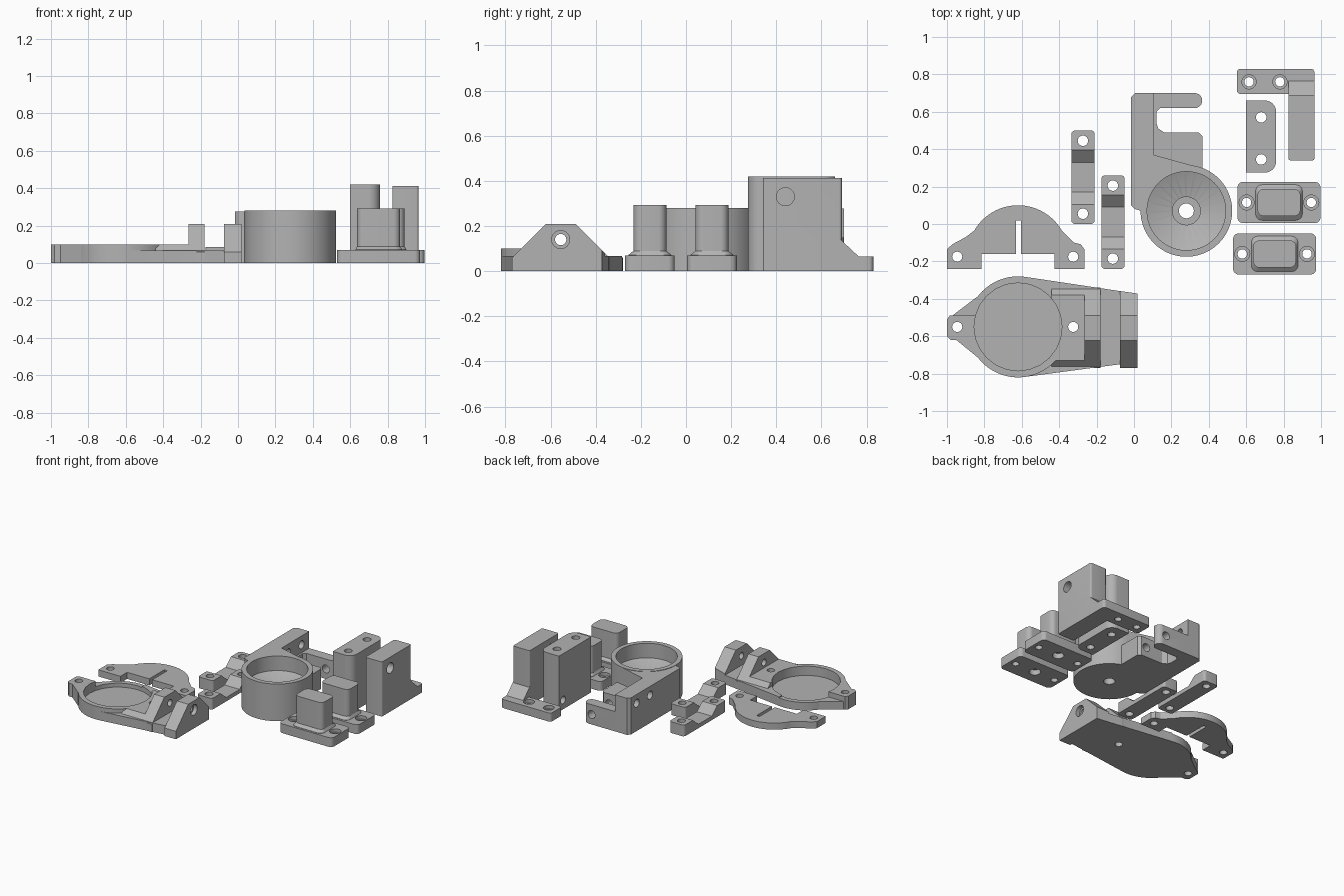
import bpy, bmesh
from math import sin, cos, radians
from mathutils import Vector

if "Cube" in bpy.data.objects:
    bpy.data.objects.remove(bpy.data.objects["Cube"], do_unlink=True)

grey = bpy.data.materials.new("plain grey")
grey.use_nodes = True
grey.diffuse_color = (0.45, 0.45, 0.45, 1)
grey.node_tree.nodes["Principled BSDF"].inputs["Base Color"].default_value = grey.diffuse_color


def arc(cx, cy, r, a0=0, a1=360, n=64):
    full = a1 - a0 == 360
    steps = [radians(a0 + (a1 - a0) * i / n) for i in range(n if full else n + 1)]
    return [(cx + r * cos(a), cy + r * sin(a)) for a in steps]


def rrect(x0, x1, y0, y1, r=0.03):
    pts = []
    for cx, cy, a in ((x1 - r, y1 - r, 0), (x0 + r, y1 - r, 90),
                      (x0 + r, y0 + r, 180), (x1 - r, y0 + r, 270)):
        pts += arc(cx, cy, r, a, a + 90, 6)
    return pts


def loft(name, rings):
    """Solid through a list of rings of 3D points, capped at both ends."""
    bm = bmesh.new()
    loops = [[bm.verts.new(p) for p in ring] for ring in rings]
    bm.faces.new(loops[0])
    bm.faces.new(loops[-1])
    for a, b in zip(loops, loops[1:]):
        for i in range(len(a)):
            j = (i + 1) % len(a)
            bm.faces.new((a[i], a[j], b[j], b[i]))
    bmesh.ops.recalc_face_normals(bm, faces=bm.faces)
    me = bpy.data.meshes.new(name)
    bm.to_mesh(me)
    bm.free()
    me.materials.append(grey)
    ob = bpy.data.objects.new(name, me)
    bpy.context.collection.objects.link(ob)
    return ob


def prism(name, pts, lo, hi, axis="z"):
    place = {"z": lambda p, h: (p[0], p[1], h),
             "x": lambda p, h: (h, p[0], p[1]),
             "y": lambda p, h: (p[0], h, p[1])}[axis]
    return loft(name, [[Vector(place(p, h)) for p in pts] for h in (lo, hi)])


def boolean(ob, others, op):
    for other in others:
        bpy.context.view_layer.objects.active = ob
        mod = ob.modifiers.new("bool", "BOOLEAN")
        mod.operation, mod.solver, mod.object = op, "EXACT", other
        bpy.ops.object.modifier_apply(modifier=mod.name)
        bpy.data.objects.remove(other, do_unlink=True)


def join(ob, *others):
    boolean(ob, others, "UNION")


def cut(ob, *others):
    boolean(ob, others, "DIFFERENCE")


def hole(a, b, r, lo=-0.1, hi=0.6, axis="z"):
    return prism("cutter", arc(a, b, r, n=24), lo, hi, axis)


def box(name, x0, x1, y0, y1, z0, z1):
    return prism(name, [(x0, y0), (x1, y0), (x1, y1), (x0, y1)], z0, z1)


# Round base with tapered tail, ear, half rim and two pierced uprights
cx, cy, R = -0.62, -0.55, 0.27
base = prism("round_base", arc(cx, cy, R, n=96), 0, 0.06)
tail = [(-0.58, -0.283), (0, -0.37), (0.02, -0.39), (0.02, -0.72), (0, -0.74), (-0.58, -0.817)]
ear = [(-0.84, -0.39), (-0.965, -0.485), (-1, -0.51), (-1, -0.6), (-0.98, -0.62),
       (-0.95, -0.62), (-0.84, -0.71)]
rim = arc(cx, cy, R, 167, 318, 48) + [(-0.42, -0.49)]


def ramped(name, x0, x1, top):
    inset = top - 0.06
    return prism(name, [(-0.77, 0), (-0.77, 0.06), (-0.77 + inset, top),
                        (-0.34 - inset, top), (-0.34, 0.06), (-0.34, 0)], x0, x1, "x")


join(base, prism("tail", tail, 0, 0.068), prism("ear", ear, 0, 0.06),
     prism("raised_ear", [(-0.85, -0.49), (-0.985, -0.49)] + ear[2:], 0, 0.1),
     prism("rim", rim, 0, 0.1), ramped("seat", -0.44, -0.22, 0.1),
     ramped("inner_upright", -0.265, -0.18, 0.208), ramped("outer_upright", -0.075, 0.02, 0.208))
trim = prism("trim", [(-0.1, -0.3), (0.1, -0.3), (0.1, -0.36), (0.02, -0.372), (-0.1, -0.355)], -0.1, 0.3)
cut(base, trim, hole(cx, cy, 0.235, 0.03), hole(-0.945, cy, 0.027), hole(-0.325, cy, 0.027),
    hole(cy - 0.005, 0.14, 0.025, -0.3, 0.1, "x"), hole(cy - 0.005, 0.14, 0.04, -0.01, 0.1, "x"))

# Half-round cover with two ears and a slot
outline = [(-0.265, -0.24), (-0.265, -0.135), (-0.285, -0.108), (-0.32, -0.10), (-0.35, -0.07)]
outline += arc(-0.62, -0.17, 0.27, 30, 150, 48)
outline += [(-0.9, -0.07), (-0.97, -0.108), (-1, -0.135), (-1, -0.24), (-0.815, -0.24),
            (-0.815, -0.16), (-0.63, -0.16), (-0.63, 0.02), (-0.605, 0.02), (-0.605, -0.16),
            (-0.425, -0.16), (-0.425, -0.24)]
cover = prism("half_round_cover", outline, 0, 0.05)
cut(cover, hole(-0.945, -0.175, 0.027), hole(-0.325, -0.175, 0.027))

# Two strap clamps with a sloped channel
for name, x0, y0 in (("back_clamp", -0.335, 0.0), ("front_clamp", -0.175, -0.24)):
    clamp = prism(name, rrect(x0, x0 + 0.125, y0, y0 + 0.5, 0.02), 0, 0.085)
    channel = [(y0 + 0.09, 0.1), (y0 + 0.105, 0.085), (y0 + 0.17, 0.03),
               (y0 + 0.33, 0.03), (y0 + 0.395, 0.085), (y0 + 0.41, 0.1)]
    cut(clamp, prism("channel", channel, x0 - 0.1, x0 + 0.2, "x"),
        hole(x0 + 0.062, y0 + 0.055, 0.028), hole(x0 + 0.062, y0 + 0.445, 0.028))

# Cup holder with tall side arm and hooked lower plate
hx, hy = 0.28, 0.07
cup = prism("cup_holder", arc(hx, hy, 0.245, n=96), 0, 0.28)
arm = [(-0.015, 0.1), (0.005, 0.08), (0.04, 0.07), (0.28, 0.07), (0.365, 0.298), (0.105, 0.37),
       (0.105, 0.7), (0.005, 0.7), (-0.015, 0.68)]
hook = [(0.05, 0.3), (0.365, 0.28), (0.365, 0.47), (0.345, 0.49), (0.16, 0.49), (0.13, 0.51),
        (0.12, 0.54), (0.12, 0.6), (0.14, 0.62)]
hook += arc(0.325, 0.66, 0.04, -90, 90, 12) + [(0.05, 0.7)]
join(cup, prism("arm", arm, 0, 0.277), prism("hook", hook, 0, 0.15))
bowl = loft("bowl", [[(x, y, z) for x, y in arc(hx, hy, r, n=96)]
                     for r, z in ((0.075, 0.12), (0.21, 0.17), (0.21, 0.4))])
cut(cup, bowl, hole(hx, hy, 0.075, 0.09, 0.2), hole(hx, hy, 0.04),
    hole(0.3, 0.075, 0.03, 0.4, 0.8, "y"),
    hole(0.45, 0.21, 0.03, -0.1, 0.2, "x"), hole(0.61, 0.21, 0.03, -0.1, 0.2, "x"))

# Two flanged plugs
for name, px, py in (("back_plug", 0.775, 0.115), ("front_plug", 0.752, -0.16)):
    plug = prism(name, rrect(px - 0.222, px + 0.222, py - 0.11, py + 0.11), 0, 0.07)
    post = [[(x, y, z) for x, y in rrect(px - w, px + w, py - d, py + d, 0.035)]
            for w, d, z in ((0.125, 0.095, 0.05), (0.125, 0.095, 0.072),
                            (0.115, 0.073, 0.09), (0.115, 0.073, 0.293))]
    join(plug, loft("post", post))
    for s in (-1, 1):
        cut(plug, hole(px + s * 0.173, py, 0.025), hole(px + s * 0.173, py, 0.04, 0.045, 0.2))
    cut(plug, hole(px, py, 0.04, -0.1, 0.04))

# Tall upright on an L-shaped foot with a gusset
upright = prism("footed_upright", rrect(0.55, 0.965, 0.695, 0.83, 0.02), 0, 0.065)
join(upright, prism("tower", rrect(0.825, 0.965, 0.34, 0.69, 0.012), 0, 0.412),
     box("bridge", 0.825, 0.965, 0.6, 0.75, 0, 0.065),
     prism("gusset", [(0.6, 0.03), (0.765, 0.03), (0.765, 0.065), (0.685, 0.14), (0.6, 0.14)],
           0.825, 0.965, "x"))
cut(upright, hole(0.44, 0.33, 0.04, 0.7, 1.1, "x"))
for x in (0.615, 0.78):
    cut(upright, hole(x, 0.76, 0.025), hole(x, 0.76, 0.038, 0.04, 0.2))

# Tall spacer block, rounded along one side
spacer_outline = [(0.6, 0.66), (0.6, 0.275)] + arc(0.7, 0.335, 0.06, -90, 0, 10)
spacer_outline += arc(0.7, 0.6, 0.06, 0, 90, 10)
spacer = prism("spacer_block", spacer_outline, 0, 0.42)
cut(spacer, hole(0.68, 0.57, 0.028), hole(0.68, 0.345, 0.028),
    hole(0.61, 0.07, 0.028, 0.5, 0.68, "x"))

# Smooth curved walls, crisp edges
for ob in bpy.context.scene.objects:
    ob.select_set(ob.type == "MESH")
bpy.context.view_layer.objects.active = base
bpy.ops.object.shade_smooth_by_angle(angle=radians(25))
